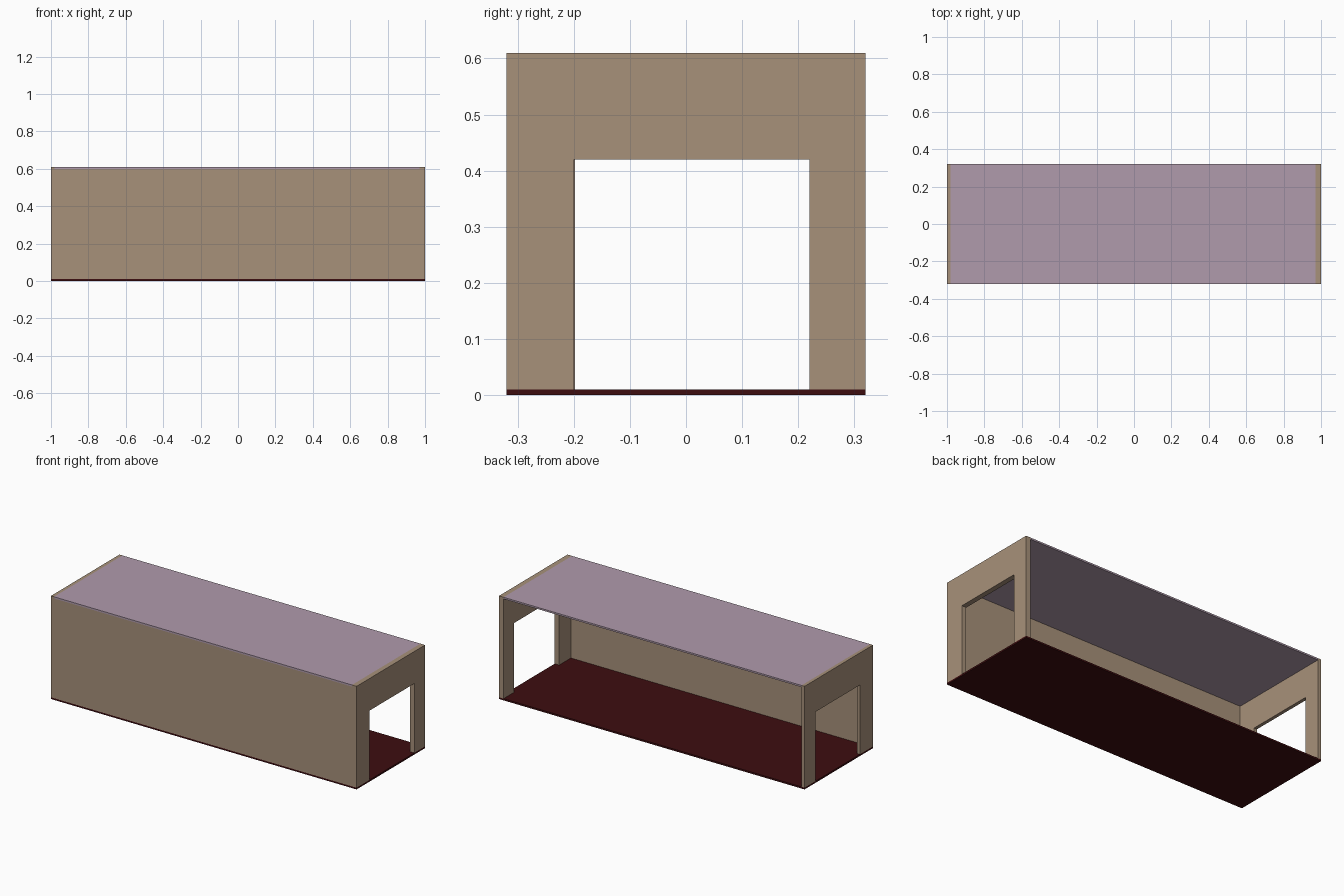
import bpy, bmesh

if "Cube" in bpy.data.objects:
    bpy.data.objects.remove(bpy.data.objects["Cube"])


def material(name, rgb):
    m = bpy.data.materials.new(name)
    m.diffuse_color = (*rgb, 1)
    m.use_nodes = True
    m.node_tree.nodes["Principled BSDF"].inputs["Base Color"].default_value = m.diffuse_color
    return m


TAN = material("tan_wall", (0.39, 0.283, 0.195))
MAUVE = material("mauve_ceiling", (0.434, 0.328, 0.413))
MAROON = material("maroon_floor", (0.048, 0.004, 0.005))


def finish(name, bm, mat):
    bmesh.ops.recalc_face_normals(bm, faces=bm.faces)
    me = bpy.data.meshes.new(name)
    bm.to_mesh(me)
    bm.free()
    me.materials.append(mat)
    ob = bpy.data.objects.new(name, me)
    bpy.context.collection.objects.link(ob)


def box(name, lo, hi, mat):
    bm = bmesh.new()
    bmesh.ops.create_cube(bm, size=1)
    for v in bm.verts:
        v.co = [hi[i] if v.co[i] > 0 else lo[i] for i in range(3)]
    finish(name, bm, mat)


def portal(name, x0, x1, left, mat):
    """End wall: an upside-down U profile extruded along x."""
    profile = [(-0.32, 0.01), (-0.32, 0.61), (0.32, 0.61), (0.32, 0.01),
               (0.22, 0.01), (0.22, 0.42), (left, 0.42), (left, 0.01)]
    bm = bmesh.new()
    face = bm.faces.new([bm.verts.new((x0, y, z)) for y, z in profile])
    ext = bmesh.ops.extrude_face_region(bm, geom=[face], use_keep_orig=True)
    moved = [g for g in ext["geom"] if isinstance(g, bmesh.types.BMVert)]
    bmesh.ops.translate(bm, vec=(x1 - x0, 0, 0), verts=moved)
    finish(name, bm, mat)


# Floor, long front wall and ceiling (the back is open)
box("floor", (-1, -0.32, 0), (1, 0.32, 0.01), MAROON)
box("front_wall", (-0.98, -0.32, 0.01), (0.97, -0.31, 0.60), TAN)
box("ceiling", (-0.98, -0.32, 0.60), (0.97, 0.32, 0.61), MAUVE)

# End walls with doorways
portal("left_end_wall", -1, -0.98, -0.198, TAN)
portal("right_end_wall", 0.97, 1, -0.20, TAN)
